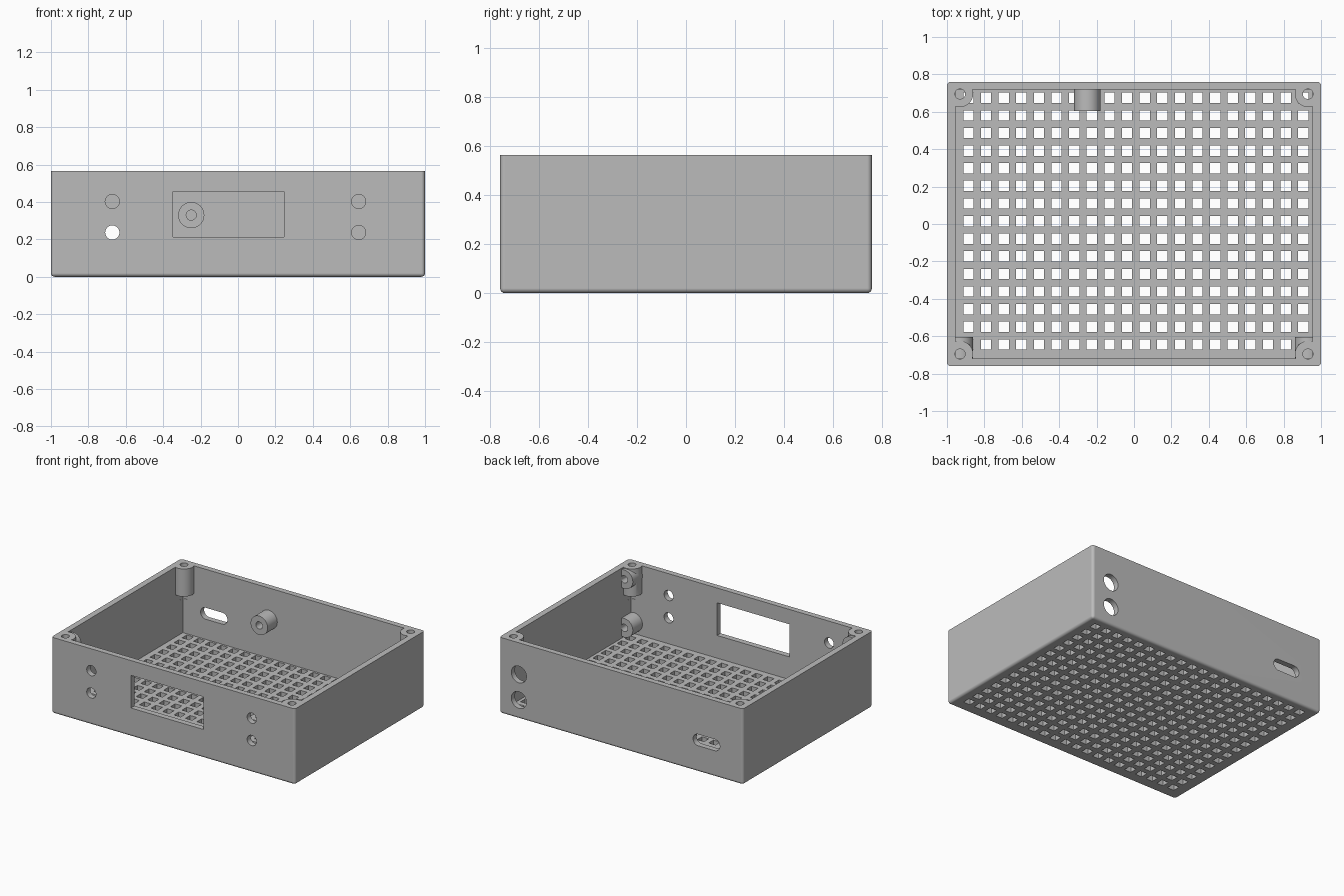
import bpy
import bmesh
from mathutils import Matrix, Vector

if "Cube" in bpy.data.objects:
    bpy.data.objects.remove(bpy.data.objects["Cube"])

W, D, H = 2.0, 1.52, 0.565          # outer size
WALL, FLOOR = 0.045, 0.045
POST_X, POST_Y, POST_R = 0.93, 0.695, 0.07
BORE = 0.027


def add_box(bm, lo, hi):
    lo, hi = Vector(lo), Vector(hi)
    m = Matrix.Translation((lo + hi) / 2) @ Matrix.Diagonal((*(hi - lo), 1))
    return bmesh.ops.create_cube(bm, size=1, matrix=m)["verts"]


def add_cylinder(bm, x, y, z, r, length, axis="Z", segments=32):
    m = Matrix.Translation((x, y, z))
    if axis == "Y":
        m = m @ Matrix.Rotation(1.5707963, 4, "X")
    bmesh.ops.create_cone(bm, cap_ends=True, segments=segments, radius1=r,
                          radius2=r, depth=length, matrix=m)


def finish(bm, name):
    mesh = bpy.data.meshes.new(name)
    bm.to_mesh(mesh)
    bm.free()
    ob = bpy.data.objects.new(name, mesh)
    bpy.context.collection.objects.link(ob)
    return ob


def cut(target, cutter):
    mod = target.modifiers.new("cut", "BOOLEAN")
    mod.operation, mod.solver, mod.object = "DIFFERENCE", "EXACT", cutter
    bpy.context.view_layer.objects.active = target
    bpy.ops.object.modifier_apply(modifier=mod.name)
    bpy.data.objects.remove(cutter)


# Outer block, rounded on every edge except the rim
bm = bmesh.new()
add_box(bm, (-W / 2, -D / 2, 0), (W / 2, D / 2, H))
edges = [e for e in bm.edges if min(v.co.z for v in e.verts) < H / 2]
bmesh.ops.bevel(bm, geom=edges, offset=0.02, segments=4, profile=0.5,
                affect="EDGES")
case = finish(bm, "enclosure_case")

# Cavity, leaving the screw posts and horizontal bosses standing
iy = D / 2 - WALL + 0.003
bm = bmesh.new()
add_box(bm, (-W / 2 + WALL, -iy, FLOOR), (W / 2 - WALL, iy, H + 0.2))
cavity = finish(bm, "cavity_cutter")

bm = bmesh.new()
for sx in (-1, 1):
    for sy in (-1, 1):
        add_cylinder(bm, sx * POST_X, sy * POST_Y, 0.66, POST_R, 0.6)
cut(cavity, finish(bm, "post_shapes"))

bosses = [(sx * POST_X, -1, z) for sx in (-1, 1) for z in (0.13, 0.49)]
bosses.append((-0.25, 1, 0.33))
bm = bmesh.new()
for x, sy, z in bosses:
    add_cylinder(bm, x, sy * 0.675, z, POST_R, 0.14, "Y")
cut(cavity, finish(bm, "boss_shapes"))
cut(case, cavity)

# Square ventilation grid through the floor
bm = bmesh.new()
pitch, half = 0.0942, 0.0275
for i in range(20):
    for j in range(15):
        x, y = -0.885 + i * pitch, -0.644 + j * pitch
        add_box(bm, (x - half, y - half, -0.1),
                (x + half, y + half, FLOOR + 0.005))
cut(case, finish(bm, "grid_cutter"))

# Front openings: window and four round holes
bm = bmesh.new()
add_box(bm, (-0.347, -0.8, 0.213), (0.247, -0.69, 0.455))
for x in (-0.672, 0.645):
    for z in (0.237, 0.403):
        add_cylinder(bm, x, -0.745, z, 0.038, 0.1, "Y")
# Back openings: two large round holes
for z in (0.14, 0.33):
    add_cylinder(bm, 0.84, 0.755, z, 0.062, 0.1, "Y")
cut(case, finish(bm, "opening_cutter"))

# Back slot with rounded ends: a stretched cylinder
bm = bmesh.new()
add_cylinder(bm, 0, 0.755, 0.237, 0.043, 0.1, "Y")
for v in bm.verts:
    v.co.x += -0.70 + (0.067 if v.co.x > 0 else -0.067)
cut(case, finish(bm, "slot_cutter"))

# Screw bores in the posts, then blind bores in the bosses
bm = bmesh.new()
for sx in (-1, 1):
    for sy in (-1, 1):
        add_cylinder(bm, sx * POST_X, sy * POST_Y, 0.5, BORE, 0.4)
cut(case, finish(bm, "screw_bores"))

bm = bmesh.new()
for x, sy, z in bosses:
    add_cylinder(bm, x, sy * 0.655, z, BORE, 0.12, "Y")
cut(case, finish(bm, "boss_bores"))

# Colour and shading
grey = bpy.data.materials.new("plain_grey")
grey.use_nodes = True
colour = (0.5, 0.5, 0.5, 1)
grey.diffuse_color = colour
grey.node_tree.nodes["Principled BSDF"].inputs["Base Color"].default_value = colour
case.data.materials.clear()
case.data.materials.append(grey)
for p in case.data.polygons:
    p.material_index = 0

bpy.ops.object.select_all(action="DESELECT")
case.select_set(True)
bpy.context.view_layer.objects.active = case
bpy.ops.object.shade_smooth_by_angle(angle=0.6)
normals = case.modifiers.new("even_normals", "WEIGHTED_NORMAL")
normals.keep_sharp = True
